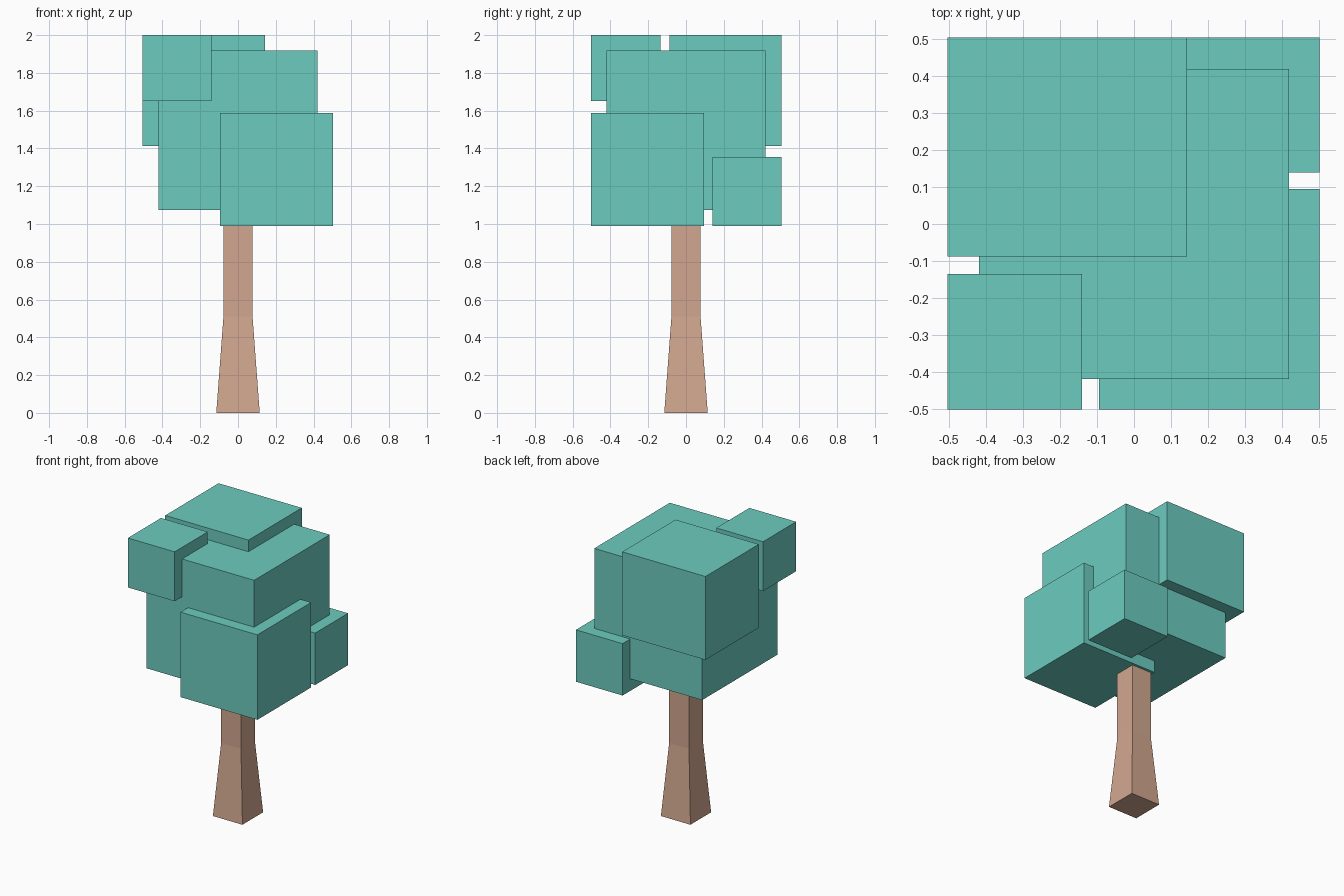
import bpy, bmesh

if "Cube" in bpy.data.objects:
    bpy.data.objects.remove(bpy.data.objects["Cube"])


def flat_material(name, rgb):
    mat = bpy.data.materials.new(name)
    mat.diffuse_color = (*rgb, 1.0)
    mat.use_nodes = True
    mat.node_tree.nodes["Principled BSDF"].inputs["Base Color"].default_value = mat.diffuse_color
    return mat


def finish(name, bm, mat):
    mesh = bpy.data.meshes.new(name)
    bmesh.ops.recalc_face_normals(bm, faces=bm.faces)
    bm.to_mesh(mesh)
    bm.free()
    mesh.materials.append(mat)
    obj = bpy.data.objects.new(name, mesh)
    bpy.context.collection.objects.link(obj)


def box(name, lo, hi, mat):
    bm = bmesh.new()
    bmesh.ops.create_cube(bm, size=1)
    for v in bm.verts:
        v.co = [(a + b) / 2 + c * (b - a) for a, b, c in zip(lo, hi, v.co)]
    finish(name, bm, mat)


def square_loft(name, rings, mat):
    """Square column through (height, half width) rings."""
    bm = bmesh.new()
    loops = [[bm.verts.new((sx * h, sy * h, z))
              for sx, sy in ((-1, -1), (1, -1), (1, 1), (-1, 1))]
             for z, h in rings]
    for a, b in zip(loops, loops[1:]):
        for i in range(4):
            j = (i + 1) % 4
            bm.faces.new((a[i], a[j], b[j], b[i]))
    bm.faces.new(loops[0][::-1])
    bm.faces.new(loops[-1])
    finish(name, bm, mat)


bark = flat_material("brown bark", (0.639, 0.388, 0.278))
leaf = flat_material("teal leaves", (0.15, 0.60, 0.52))

# Trunk with flared base
square_loft("trunk", [(0, 0.115), (0.51, 0.077), (1.08, 0.077)], bark)

# Central crown and the blocks overlapping its corners
box("crown_core", (-0.42, -0.42, 1.075), (0.42, 0.42, 1.918), leaf)
box("crown_back_left", (-0.505, -0.088, 1.413), (0.143, 0.505, 2.0), leaf)
box("crown_front_left", (-0.505, -0.503, 1.652), (-0.141, -0.135, 2.0), leaf)
box("crown_front_right", (-0.095, -0.503, 0.99), (0.503, 0.095, 1.588), leaf)
box("crown_back_right", (0.14, 0.14, 0.99), (0.503, 0.505, 1.355), leaf)
